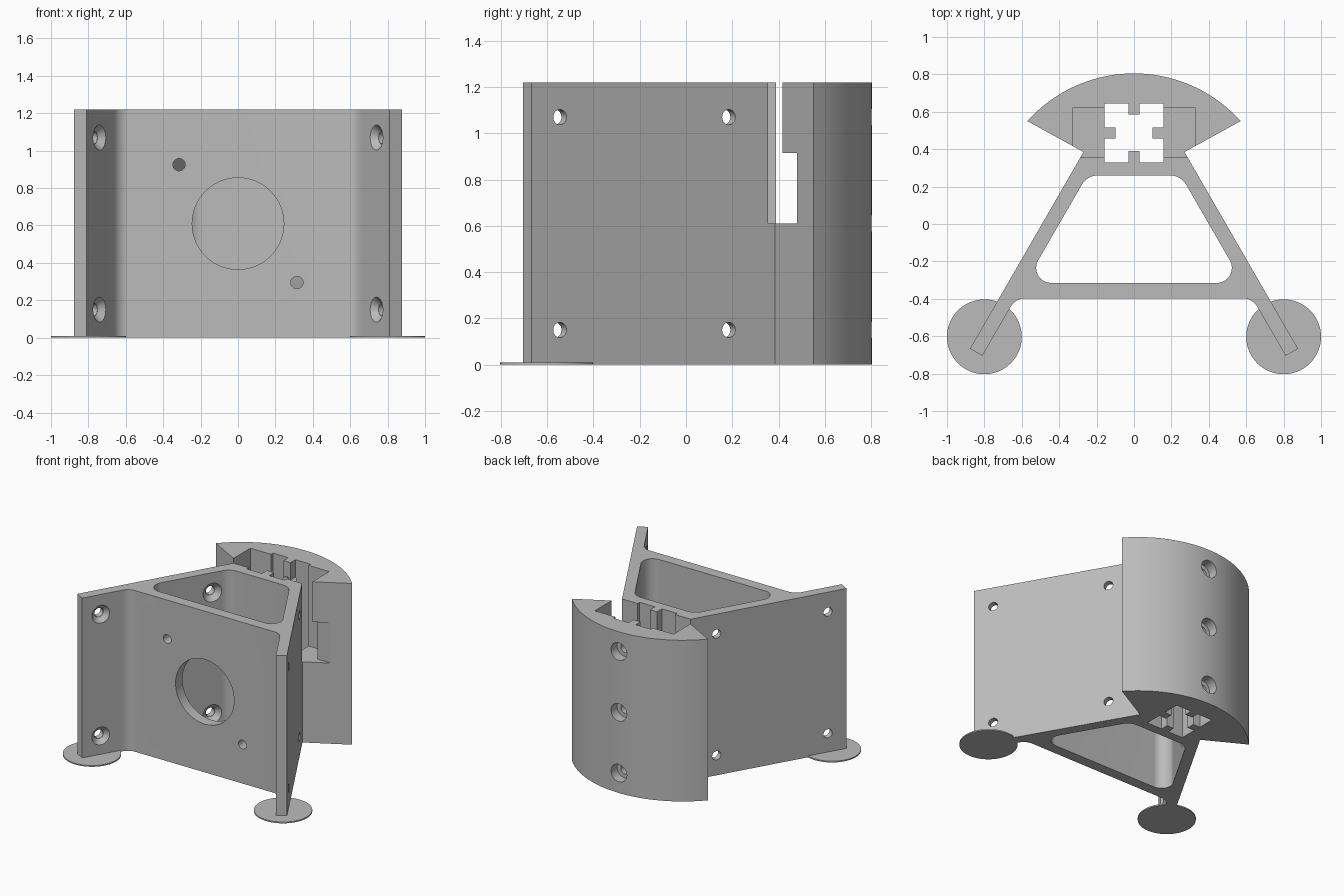
import bpy, bmesh, math
from mathutils import Vector, Matrix

cube = bpy.data.objects.get("Cube")
if cube:
    bpy.data.objects.remove(cube, do_unlink=True)

H = 1.22            # bracket height
MID = H / 2
LEG_N = Vector((math.cos(math.pi / 6), math.sin(math.pi / 6), 0))   # outward normal of a leg

grey = bpy.data.materials.new("plain grey")
grey.use_nodes = True
grey.diffuse_color = (0.5, 0.5, 0.5, 1)
grey.node_tree.nodes["Principled BSDF"].inputs["Base Color"].default_value = (0.5, 0.5, 0.5, 1)


def make_object(name, bm):
    bmesh.ops.recalc_face_normals(bm, faces=bm.faces)
    mesh = bpy.data.meshes.new(name)
    bm.to_mesh(mesh)
    bm.free()
    mesh.materials.append(grey)
    obj = bpy.data.objects.new(name, mesh)
    bpy.context.collection.objects.link(obj)
    return obj


def extrude(name, points, z0, z1):
    bm = bmesh.new()
    face = bm.faces.new([bm.verts.new((x, y, z0)) for x, y in points])
    ext = bmesh.ops.extrude_face_region(bm, geom=[face])
    verts = [v for v in ext["geom"] if isinstance(v, bmesh.types.BMVert)]
    bmesh.ops.translate(bm, verts=verts, vec=(0, 0, z1 - z0))
    return make_object(name, bm)


def box(name, x0, x1, y0, y1, z0, z1):
    return extrude(name, [(x0, y0), (x1, y0), (x1, y1), (x0, y1)], z0, z1)


def cone(name, start, end, r0, r1, segments=32):
    start, end = Vector(start), Vector(end)
    axis = end - start
    bm = bmesh.new()
    turn = axis.to_track_quat('Z', 'Y').to_matrix().to_4x4()
    bmesh.ops.create_cone(bm, cap_ends=True, segments=segments, radius1=r0, radius2=r1,
                          depth=axis.length,
                          matrix=Matrix.Translation((start + end) / 2) @ turn)
    return make_object(name, bm)


def fillet(before, corner, after, r, steps=8):
    """Points of a round of radius r at a corner of a profile."""
    p = Vector(corner)
    a = (Vector(before) - p).normalized()
    b = (Vector(after) - p).normalized()
    half = a.angle(b) / 2
    centre = p + (a + b).normalized() * r / math.sin(half)
    t0 = p + a * r / math.tan(half) - centre
    t1 = p + b * r / math.tan(half) - centre
    return [tuple(centre + t0.lerp(t1, i / steps).normalized() * r) for i in range(steps + 1)]


def mirrored(half):
    """Close a right-hand half profile with its mirror image."""
    return half + [(-x, y) for x, y in reversed(half)]


def cut(target, cutter):
    cutter.hide_render = True
    mod = target.modifiers.new("cut", 'BOOLEAN')
    mod.operation = 'DIFFERENCE'
    mod.solver = 'EXACT'
    mod.object = cutter
    bpy.context.view_layer.objects.active = target
    bpy.ops.object.modifier_apply(modifier=mod.name)
    bpy.data.objects.remove(cutter, do_unlink=True)


# Body outline: curved back, flared sides, splayed legs and front plate
neck, leg_out, leg_in, plate = (0.27, 0.385), (0.877, -0.667), (0.811, -0.705), (0.633, -0.397)
wing, arc_r, arc_y = 0.57, 0.765, 0.04
sweep = math.asin(wing / arc_r)
half = fillet((0, plate[1]), plate, leg_in, 0.09) + [leg_in, leg_out, neck]
back = [(arc_r * math.sin(a), arc_y + arc_r * math.cos(a))
        for a in (sweep * (1 - i / 24) for i in range(48 + 1))]
left = [(-x, y) for x, y in reversed(half)]
body = extrude("bracket_body", half + back + left, 0, H)

# Rounded trapezoid opening between the legs
low, high = (0.582, -0.315), (0.25, 0.26)
opening = fillet((0, low[1]), low, high, 0.08, 12) + fillet(low, high, (0, high[1]), 0.1)
cut(body, extrude("opening_cutter", mirrored(opening), -0.1, H + 0.1))

# Rail socket with four inward keys
cy, s, k, d = 0.487, 0.157, 0.03, 0.098
quarter = [(k, -s), (s, -s), (s, -k), (d, -k), (d, k), (s, k), (s, s), (k, s), (k, d)]
socket = [(x, y + cy) for x, y in mirrored([(k, -d)] + quarter)]
cut(body, extrude("socket_cutter", socket, -0.1, H + 0.1))

# Side pockets and side windows in the upper half of the socket
for side in (-1, 1):
    for name, reach, y1, top in (("pocket", 0.33, 0.62, H + 0.1), ("window", 0.7, 0.48, 0.915)):
        x0, x1 = sorted((side * 0.08, side * reach))
        cut(body, box(name + "_cutter", x0, x1, 0.355, y1, MID, top))

# Round openings in the front plate
for x, z, r in ((0, MID, 0.245), (-0.315, MID + 0.315, 0.033), (0.315, MID - 0.315, 0.033)):
    cut(body, cone("plate_hole_cutter", (x, -0.5, z), (x, -0.2, z), r, r, 64 if x == 0 else 24))

# Countersunk screw holes through the legs
leg_thick = 0.079
for side in (-1, 1):
    for y in (-0.545, 0.185):
        for z in (MID - 0.46, MID + 0.46):
            outer = Vector((neck[0] + (neck[1] - y) * math.tan(math.pi / 6), y, z))
            n = LEG_N.copy()
            outer.x *= side
            n.x *= side
            inner = outer - n * leg_thick
            cut(body, cone("screw_cutter", inner - n * 0.03, outer + n * 0.05, 0.033, 0.033))
            cut(body, cone("sink_cutter", inner - n * 0.01, inner + n * 0.035, 0.08, 0.035))

# Counterbored screw holes through the curved back
for z in (MID - 0.46, MID, MID + 0.46):
    cut(body, cone("back_screw_cutter", (0, 0.5, z), (0, 0.9, z), 0.035, 0.035))
    cut(body, cone("back_bore_cutter", (0, 0.73, z), (0, 0.9, z), 0.066, 0.066))

# Thin round feet under the leg ends
feet = [cone(name, (x, -0.603, 0), (x, -0.603, 0.01), 0.2, 0.2, 64)
        for name, x in (("left_foot", 0.8), ("right_foot", -0.8))]

# Smooth the rounds, keep the edges sharp
for obj in [body] + feet:
    bpy.ops.object.select_all(action='DESELECT')
    obj.select_set(True)
    bpy.context.view_layer.objects.active = obj
    bpy.ops.object.shade_smooth_by_angle(angle=math.radians(25))
